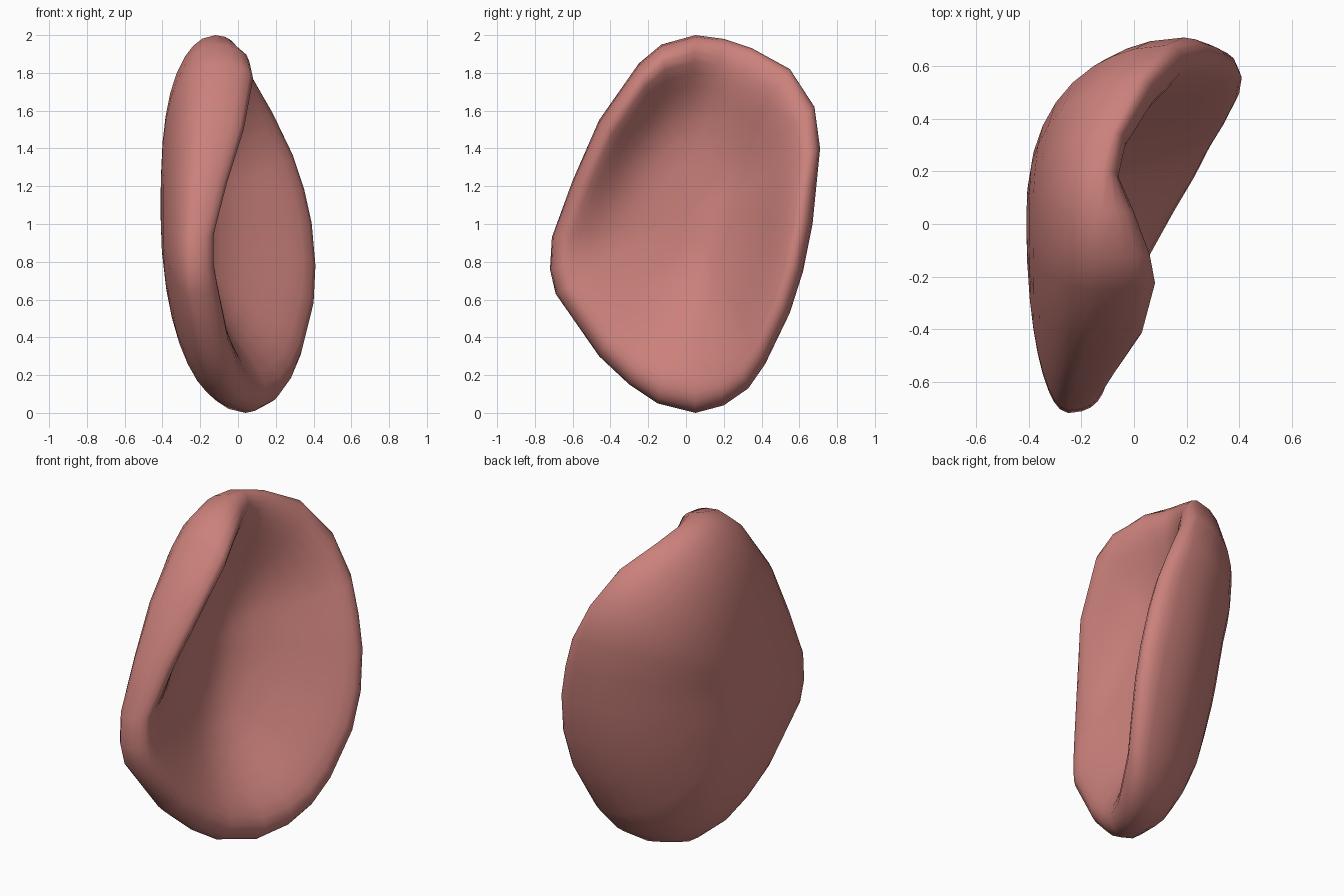
import bpy
import bmesh

cube = bpy.data.objects.get("Cube")
if cube:
    bpy.data.objects.remove(cube, do_unlink=True)

# Rim stations, clockwise from the top: y, z, x of outer edge, x of lip crest
RIM = [
    (.05, 2, -.12, 0), (.2, 1.98, -.12, -.06), (.35, 1.93, -.08, -.03),
    (.55, 1.82, .02, .08), (.68, 1.62, .12, .19), (.71, 1.4, .19, .29),
    (.69, 1.2, .24, .35), (.67, 1, .27, .39), (.62, .75, .3, .41),
    (.55, .53, .29, .4), (.42, .26, .24, .34), (.33, .13, .18, .29),
    (.2, .04, .11, .23), (.05, 0, .04, .15), (-.15, .05, -.04, .05),
    (-.3, .15, -.1, 0), (-.46, .3, -.16, -.05), (-.69, .63, -.24, -.11),
    (-.72, .76, -.25, -.13), (-.71, .93, -.25, -.13), (-.6, 1.23, -.22, -.06),
    (-.46, 1.55, -.18, .03), (-.25, 1.85, -.13, .08), (-.13, 1.95, -.12, .06),
]
CENTER_Z = 1.05
BACK_X = -.41       # deepest point of the convex back
HOLLOW_X = -.21     # deepest point of the concave face
CREST = .9          # radial position of the lip crest


def clamp(v):
    return min(1, max(0, v))


def back_x(station, s):
    y, z, edge, crest = station
    q = 2 + clamp(z - 1.1)
    return BACK_X + (edge - BACK_X) * (1 - (1 - s ** q) ** .5)


def lip_x(station, s):
    y, z, edge, crest = station
    t = (1 - s) / (1 - CREST)
    return edge + (crest - edge) * (1 - (1 - t) ** 2) ** .5


def hollow_x(station, s):
    # The wall is steepest beneath the upper front lip
    y, z, edge, crest = station
    steep = 3 + 2 * clamp(3 * (.3 - y)) * clamp(2 * (z - .9))
    t = (s / CREST) ** steep
    return HOLLOW_X + (crest - HOLLOW_X) * (1 - (1 - t) ** 2)


# Radial stages from the middle of the back, over the lip, into the hollow
stages = [(back_x, s) for s in (.2, .4, .55, .68, .79, .88, .94, .98, 1)]
stages += [(lip_x, s) for s in (.99, .97, .94, CREST)]
stages += [(hollow_x, s) for s in (.85, .79, .72, .64, .54, .42, .28, .14)]

bm = bmesh.new()
rings = []
for shape, s in stages:
    rings.append([bm.verts.new((shape(p, s), p[0] * s, CENTER_Z + (p[1] - CENTER_Z) * s))
                  for p in RIM])

count = len(RIM)
for a, b in zip(rings, rings[1:]):
    for i in range(count):
        j = (i + 1) % count
        bm.faces.new((a[i], a[j], b[j], b[i]))

# Close both middles with fans
for ring, x in ((rings[0], BACK_X), (rings[-1], HOLLOW_X)):
    pole = bm.verts.new((x, 0, CENTER_Z))
    for i in range(count):
        bm.faces.new((pole, ring[i], ring[(i + 1) % count]))

bmesh.ops.recalc_face_normals(bm, faces=bm.faces)
for face in bm.faces:
    face.smooth = True

mesh = bpy.data.meshes.new("cupped_shell")
bm.to_mesh(mesh)
bm.free()
shell = bpy.data.objects.new("cupped_shell", mesh)
bpy.context.collection.objects.link(shell)

# Dusty pink skin
color = (.6, .22, .2, 1)
skin = bpy.data.materials.new("dusty_pink")
skin.use_nodes = True
skin.diffuse_color = color
bsdf = next(n for n in skin.node_tree.nodes if n.type == 'BSDF_PRINCIPLED')
bsdf.inputs["Base Color"].default_value = color
mesh.materials.append(skin)
